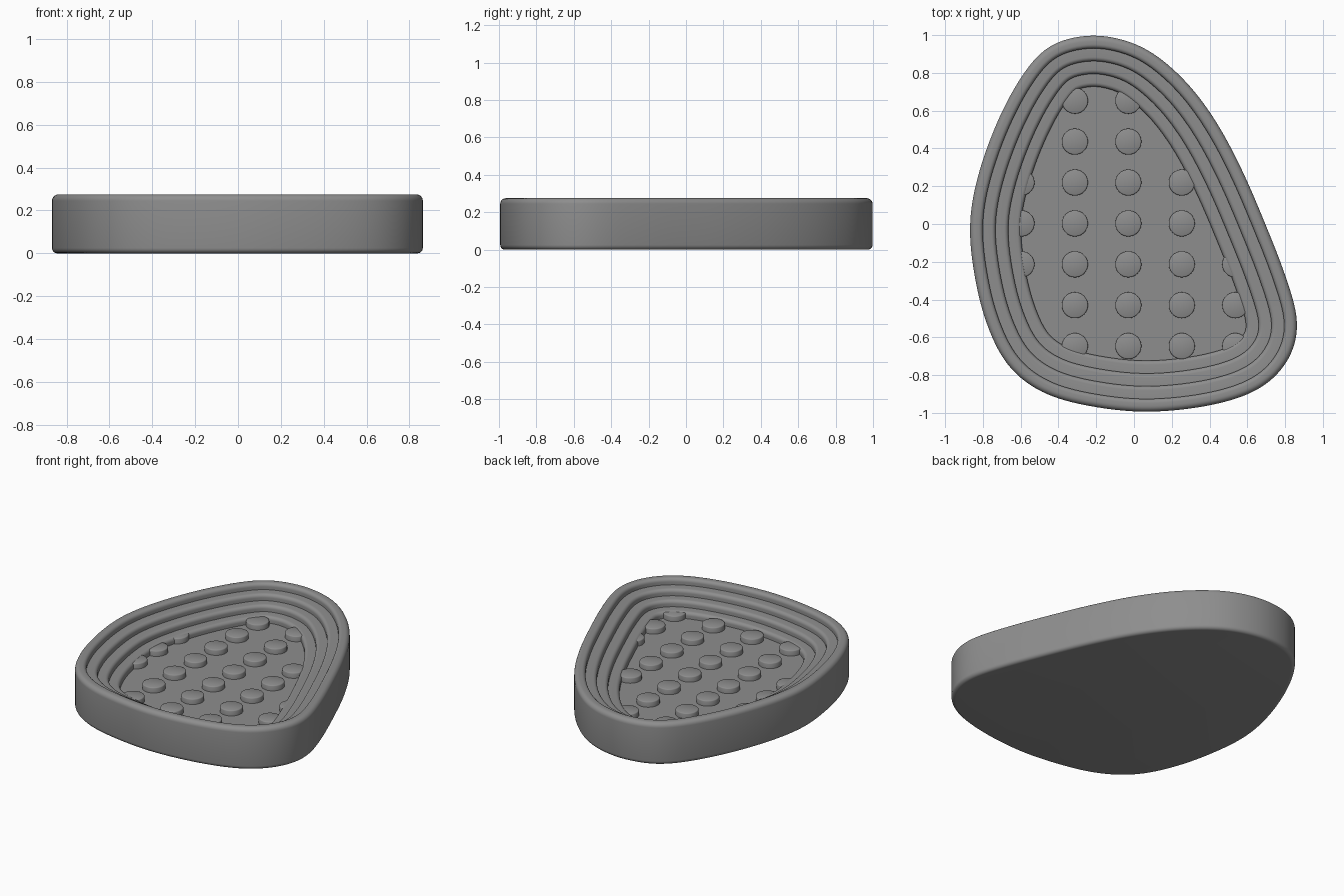
import bpy, bmesh, math
from mathutils import Vector

if "Cube" in bpy.data.objects:
    bpy.data.objects.remove(bpy.data.objects["Cube"])

grey = bpy.data.materials.new("mid grey")
grey.diffuse_color = (0.27, 0.27, 0.27, 1)
grey.use_nodes = True
grey.node_tree.nodes["Principled BSDF"].inputs["Base Color"].default_value = grey.diffuse_color

# Rounded, lopsided outline, counter-clockwise from the back
OUTLINE = [(-.25, 1.0), (-.45, .945), (-.59, .79), (-.72, .55), (-.825, .26), (-.87, 0),
           (-.845, -.27), (-.78, -.53), (-.665, -.755), (-.48, -.895), (-.23, -.965),
           (.08, -.995), (.43, -.955), (.68, -.865), (.825, -.71), (.868, -.52),
           (.80, -.27), (.695, 0), (.57, .29), (.43, .55), (.27, .76), (.08, .92), (-.09, .985)]
N = 176


def smooth(vals, passes):
    for _ in range(passes):
        vals = [(vals[i - 1] + vals[i] * 2 + vals[(i + 1) % len(vals)]) / 4
                for i in range(len(vals))]
    return vals


def closed_curve(points, count):
    """Closed spline through the points, resampled to even spacing."""
    p = [Vector(q) for q in points]
    n, dense = len(p), []
    for i in range(n):
        a, b, c, d = p[i - 1], p[i], p[(i + 1) % n], p[(i + 2) % n]
        for k in range(30):
            t = k / 30
            dense.append(.5 * (2 * b + (c - a) * t + (2 * a - 5 * b + 4 * c - d) * t * t
                               + (3 * b - a - 3 * c + d) * t ** 3))
    dense.append(dense[0].copy())
    lengths = [0]
    for u, v in zip(dense, dense[1:]):
        lengths.append(lengths[-1] + (v - u).length)
    out, j = [], 0
    for k in range(count):
        s = lengths[-1] * k / count
        while lengths[j + 1] < s:
            j += 1
        f = (s - lengths[j]) / (lengths[j + 1] - lengths[j])
        out.append(dense[j].lerp(dense[j + 1], f))
    return smooth(out, 8)


def arc(cx, cz, r, a0, a1, steps):
    return [(cx + r * math.cos(math.radians(a0 + (a1 - a0) * i / steps)),
             cz + r * math.sin(math.radians(a0 + (a1 - a0) * i / steps)))
            for i in range(steps + 1)]


def finish(name, bm, angle):
    bmesh.ops.recalc_face_normals(bm, faces=bm.faces)
    mesh = bpy.data.meshes.new(name)
    bm.to_mesh(mesh)
    bm.free()
    mesh.materials.append(grey)
    ob = bpy.data.objects.new(name, mesh)
    bpy.context.collection.objects.link(ob)
    bpy.ops.object.select_all(action='DESELECT')
    ob.select_set(True)
    bpy.context.view_layer.objects.active = ob
    bpy.ops.object.shade_smooth_by_angle(angle=math.radians(angle))
    return ob


# Cross-section as (inset, height): outer wall, rounded rim, then four steps down
TOP, DROP, LEDGE, FLOOR = .275, .041, .0675, .111
section = arc(.025, .025, .025, 270, 180, 5) + arc(.03, TOP - .03, .03, 180, 90, 6)
for i in range(4):
    z, edge = TOP - DROP * i, LEDGE * (i + 1)
    section += arc(edge - .022, z - .022, .022, 90, 0, 5)
    section.append((edge, z - DROP))

# Tray body: section swept around the outline
path = closed_curve(OUTLINE, N)
normals = []
for i in range(N):
    t = path[(i + 1) % N] - path[i - 1]
    normals.append(Vector((-t.y, t.x)).normalized())
normals = [n.normalized() for n in smooth(normals, 6)]

bm = bmesh.new()
rings = []
for inset, z in section:
    ring = [p + n * inset for p, n in zip(path, normals)]
    rings.append([bm.verts.new((q.x, q.y, z)) for q in ring])
for lower, upper in zip(rings, rings[1:]):
    for i in range(N):
        j = (i + 1) % N
        bm.faces.new((lower[i], lower[j], upper[j], upper[i]))
bm.faces.new(rings[0])
bm.faces.new(rings[-1])
finish("tray_body", bm, 40)

# Pegs: grid of low discs on the floor, those at the border sink into the steps
inner = [p + n * LEDGE * 4 for p, n in zip(path, normals)]


def border_distance(c):
    """Signed distance to the floor border, positive inside."""
    inside = False
    for i in range(N):
        a, b = inner[i - 1], inner[i]
        if (a.y > c.y) != (b.y > c.y) and c.x < a.x + (c.y - a.y) * (b.x - a.x) / (b.y - a.y):
            inside = not inside
    d = min((c - q).length for q in inner)
    return d if inside else -d


R, PEG = .069, .036
for col in range(-2, 3):
    for row in range(-3, 4):
        c = Vector((-.03 + col * .283, .003 + row * .2165))
        if border_distance(c) < -.9 * R:
            continue
        bm = bmesh.new()
        loops = []
        for r, z in [(R, FLOOR - .01), (R, FLOOR + PEG - .006),
                     (R - .002, FLOOR + PEG - .002), (R - .006, FLOOR + PEG)]:
            loops.append([bm.verts.new((c.x + r * math.cos(k * math.tau / 40),
                                        c.y + r * math.sin(k * math.tau / 40), z))
                          for k in range(40)])
        for a, b in zip(loops, loops[1:]):
            for k in range(40):
                m = (k + 1) % 40
                bm.faces.new((a[k], a[m], b[m], b[k]))
        bm.faces.new(loops[0])
        bm.faces.new(loops[-1])
        finish("floor_peg", bm, 50)
